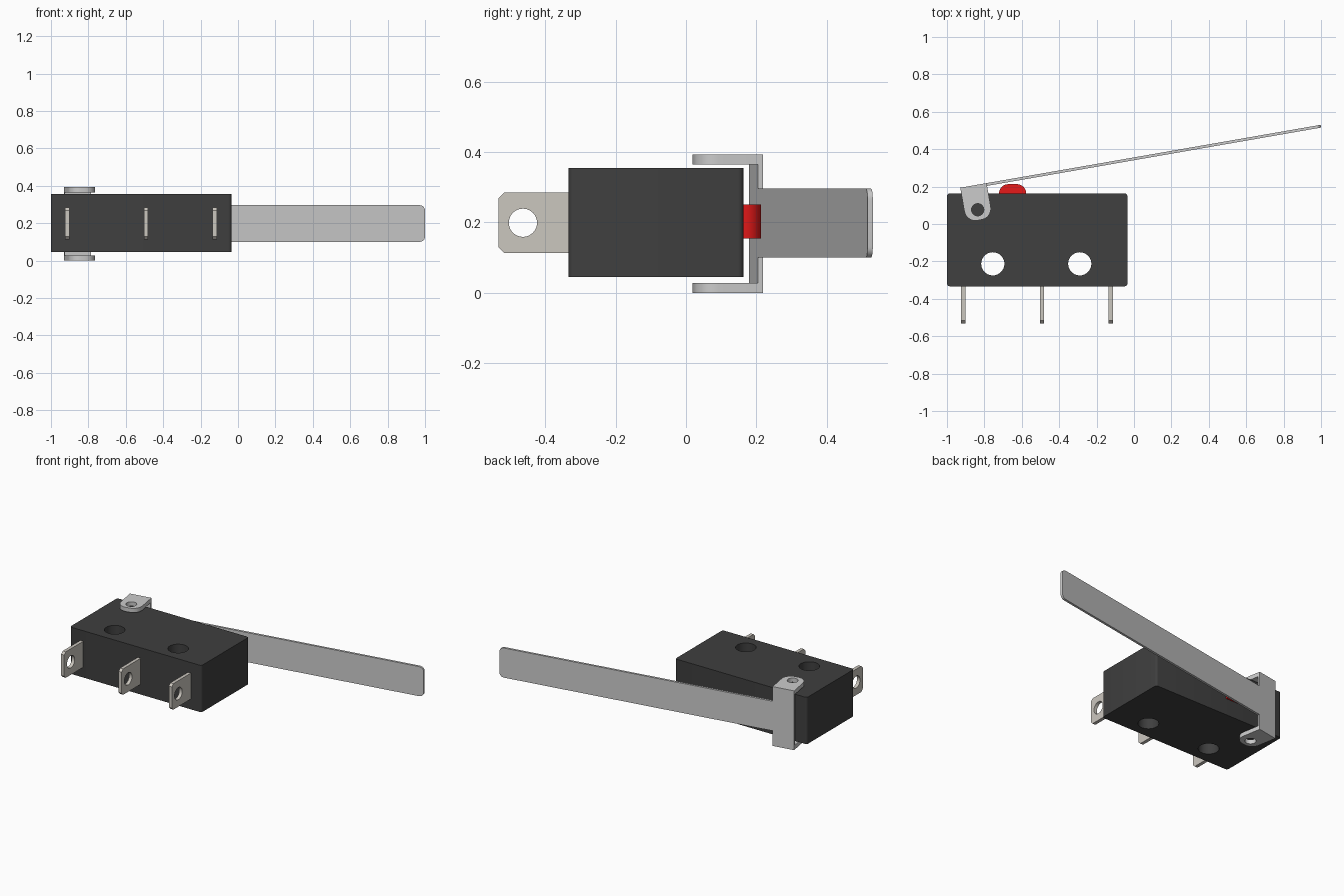
import bpy, bmesh
from math import sin, cos, pi, radians
from mathutils import Matrix, Vector

if "Cube" in bpy.data.objects:
    bpy.data.objects.remove(bpy.data.objects["Cube"])

X, Y, Z = Vector((1, 0, 0)), Vector((0, 1, 0)), Vector((0, 0, 1))


def material(name, rgb):
    m = bpy.data.materials.new(name)
    m.diffuse_color = (*rgb, 1)
    m.use_nodes = True
    m.node_tree.nodes["Principled BSDF"].inputs["Base Color"].default_value = m.diffuse_color
    return m


def circle(cx, cy, r, n=40):
    return [(cx + r * cos(2 * pi * i / n), cy + r * sin(2 * pi * i / n)) for i in range(n)]


def rounded(x0, y0, x1, y1, radii, seg=8):
    """Rectangle outline, corner radii from bottom left, counter-clockwise."""
    pts = []
    corners = [(x0, y0, 1, 1), (x1, y0, -1, 1), (x1, y1, -1, -1), (x0, y1, 1, -1)]
    for k, ((cx, cy, sx, sy), r) in enumerate(zip(corners, radii)):
        if r == 0:
            pts.append((cx, cy))
            continue
        for i in range(seg + 1):
            a = pi + k * pi / 2 + i / seg * pi / 2
            pts.append((cx + sx * r + r * cos(a), cy + sy * r + r * sin(a)))
    return pts


def plate(name, outlines, thickness, origin, ax, ay, mat=None):
    """Extrude an outline (with optional hole outlines) centred on a plane."""
    curve = bpy.data.curves.new(name, 'CURVE')
    curve.dimensions, curve.fill_mode = '2D', 'BOTH'
    curve.extrude = thickness / 2
    for pts in outlines:
        s = curve.splines.new('POLY')
        s.points.add(len(pts) - 1)
        for p, (x, y) in zip(s.points, pts):
            p.co = (x, y, 0, 1)
        s.use_cyclic_u = True
    tmp = bpy.data.objects.new(name + "_outline", curve)
    bpy.context.collection.objects.link(tmp)
    dg = bpy.context.evaluated_depsgraph_get()
    mesh = bpy.data.meshes.new_from_object(tmp.evaluated_get(dg))
    bpy.data.objects.remove(tmp)
    bm = bmesh.new()
    bm.from_mesh(mesh)
    bmesh.ops.remove_doubles(bm, verts=bm.verts, dist=1e-5)
    az = ax.cross(ay)
    rot = Matrix((ax, ay, az)).transposed().to_4x4()
    bm.transform(Matrix.Translation(origin) @ rot)
    bmesh.ops.recalc_face_normals(bm, faces=bm.faces)
    bm.to_mesh(mesh)
    bm.free()
    mesh.materials.clear()
    if mat:
        mesh.materials.append(mat)
    ob = bpy.data.objects.new(name, mesh)
    bpy.context.collection.objects.link(ob)
    bpy.ops.object.select_all(action='DESELECT')
    ob.select_set(True)
    bpy.context.view_layer.objects.active = ob
    bpy.ops.object.shade_smooth_by_angle(angle=radians(30))
    return ob


black = material("black_plastic", (0.05, 0.05, 0.05))
red = material("red_plastic", (0.8, 0.01, 0.01))
tin = material("tinned_metal", (0.6, 0.57, 0.52))

# Switch body with two through mounting holes
plate("body", [rounded(-1, -0.333, -0.035, 0.163, [0.015] * 4, 4),
               circle(-0.755, -0.213, 0.062), circle(-0.29, -0.213, 0.062)],
      0.31, Vector((0, 0, 0.2)), X, Y, black)

# Push button
plate("button", [rounded(-0.722, 0.15, -0.576, 0.213, (0, 0, 0.05, 0.05))],
      0.096, Vector((0, 0, 0.203)), X, Y, red)

# Three solder terminals
for i, x in enumerate((-0.913, -0.492, -0.124)):
    plate(f"terminal_{i + 1}",
          [rounded(-0.532, 0.113, -0.325, 0.285, (0.016, 0, 0, 0.016), 1),
           circle(-0.463, 0.199, 0.04)],
          0.022, Vector((x, 0, 0)), Y, Z, tin)

# Tilted lever arm with its wide hinge plate
tilt = radians(9.9)
u, v = Vector((cos(tilt), sin(tilt), 0)), Vector((-sin(tilt), cos(tilt), 0))
hinge = Vector((-0.929, 0.194, 0))
t, w, ear = 0.015, 0.143, 0.028
strip = rounded(w, 0.1, 1.956, 0.296, (0, 0.03, 0.03, 0))
plate("lever", [strip + [(w, 0.393 - ear), (0, 0.393 - ear), (0, ear), (w, ear)]],
      t, hinge - v * t / 2, u, Z)

# Folded hinge ears above and below the body
for name, z in (("hinge_ear_bottom", ear / 2), ("hinge_ear_top", 0.393 - ear / 2)):
    plate(name, [rounded(0, -0.188, w, 0, (0.06, 0.06, 0, 0)),
                 circle(w / 2, -0.132, 0.033, 32)],
          ear, hinge + Z * z, u, v)
